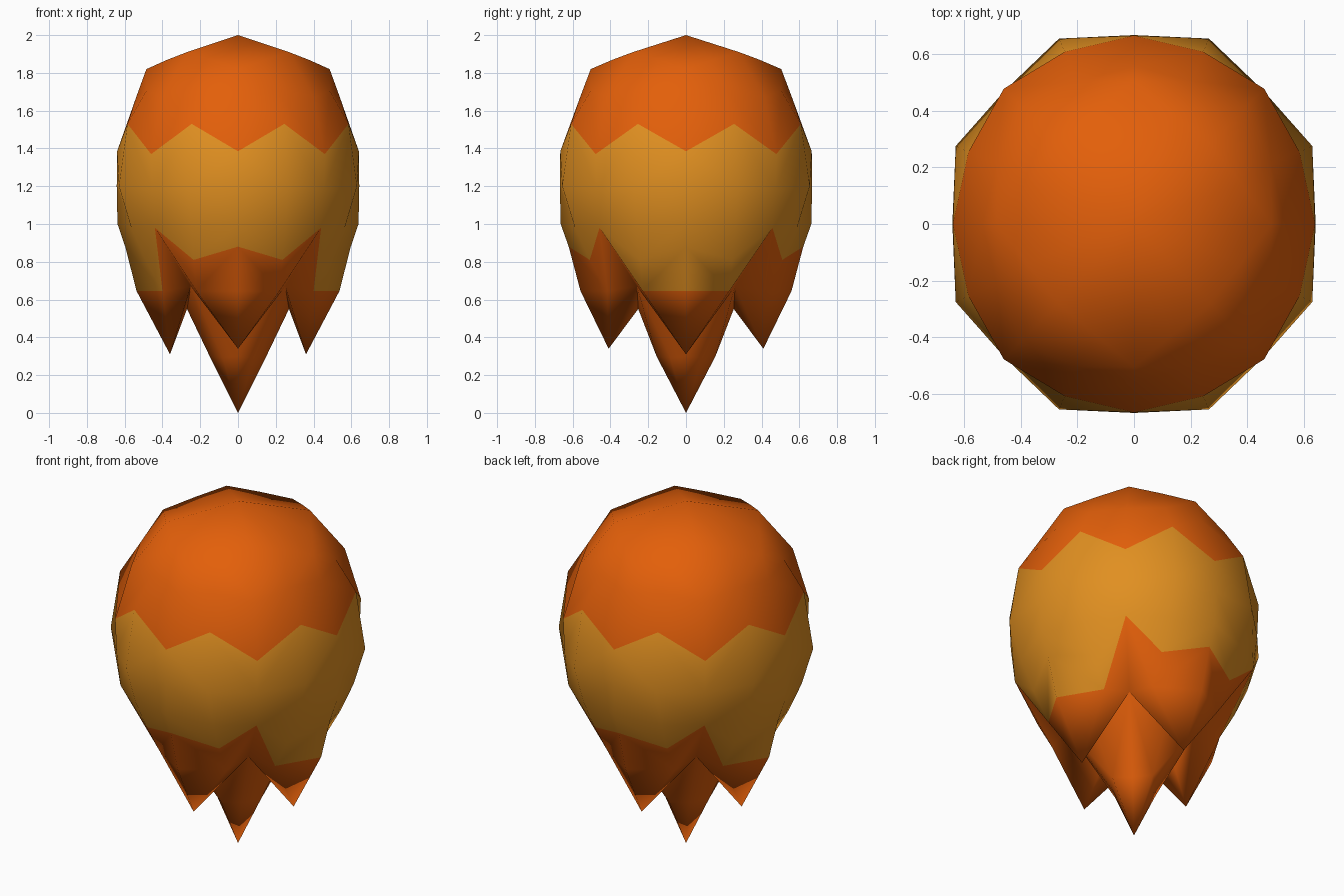
import bpy, bmesh

if "Cube" in bpy.data.objects:
    bpy.data.objects.remove(bpy.data.objects["Cube"], do_unlink=True)


def material(name, rgb):
    m = bpy.data.materials.new(name)
    m.use_nodes = True
    m.diffuse_color = (*rgb, 1)
    bsdf = m.node_tree.nodes["Principled BSDF"]
    bsdf.inputs["Base Color"].default_value = (*rgb, 1)
    bsdf.inputs["Roughness"].default_value = 0.8
    return m


ORANGE = material("burnt orange", (0.77, 0.115, 0.003))
OCHRE = material("golden ochre", (0.75, 0.277, 0.015))
DEPTH = 1.04  # the body is slightly deeper than wide

# One eighth of the shell per row, as three (along, across, z) points:
# middle of a side, quarter point, diagonal corner
ROWS = [
    [(0.485, 0, 1.82), (0.378, 0.135, 1.868), (0.27, 0.27, 1.91)],
    [(0.536, 0, 1.68), (0.485, 0.205, 1.705), (0.40, 0.40, 1.67)],
    [(0.64, 0, 1.385), (0.585, 0.245, 1.53), (0.46, 0.46, 1.37)],   # zigzag
    [(0.642, 0, 1.20), (0.63, 0.265, 1.20), (0.455, 0.455, 1.18)],
    [(0.638, 0, 1.00), (0.565, 0.25, 0.98), (0.44, 0.44, 0.98)],
    [(0.597, 0, 0.88), (0.49, 0.235, 0.81), (0.44, 0.44, 0.98)],
    [(0.537, 0, 0.645), (0.40, 0.22, 0.645), (0.44, 0.44, 0.98)],   # petal rim
]
CORNER = ROWS[4][2]
CLEFT = (0.25, 0.25, 0.67)   # where neighbouring petals meet inside
HOLLOW = (0.08, 0.08, 0.29)  # spike face between its ridges
RIDGE = (0.15, 0, 0.30)
TIP = {"x": (0.36, 0, 0.31), "y": (0.394, 0, 0.34)}
ROOT = {"x": (0.27, 0, 0.55), "y": (0.243, 0, 0.55)}


def build(name, octant_faces):
    """Repeat an octant's faces over both axes and all mirror signs."""
    bm = bmesh.new()
    for axis in "xy":
        for sa in (1, -1):
            for sb in (1, -1):
                for pts, mat in octant_faces(axis):
                    # drop repeated points so collapsed quads become triangles
                    pts = list(dict.fromkeys(pts))
                    if len(pts) < 3:
                        continue
                    vs = []
                    for a, b, z in pts:
                        x, y = (a * sa, b * sb) if axis == "x" else (b * sb, a * sa)
                        vs.append(bm.verts.new((x, y * DEPTH, z)))
                    bm.faces.new(vs).material_index = mat
    bmesh.ops.remove_doubles(bm, verts=bm.verts, dist=0.0005)
    bmesh.ops.recalc_face_normals(bm, faces=bm.faces)
    for f in bm.faces:
        f.smooth = True
    mesh = bpy.data.meshes.new(name)
    bm.to_mesh(mesh)
    bm.free()
    mesh.materials.append(ORANGE)
    mesh.materials.append(OCHRE)
    obj = bpy.data.objects.new(name, mesh)
    bpy.context.collection.objects.link(obj)


def shell_faces(axis):
    # domed cap
    faces = [(((0, 0, 2), ROWS[0][i], ROWS[0][i + 1]), 0) for i in range(2)]
    # side bands: orange dome, ochre belt, longer belt on the x sides
    for r in range(len(ROWS) - 1):
        ochre = 2 <= r <= 4 or (r == 5 and axis == "x")
        for i in range(2):
            quad = (ROWS[r][i], ROWS[r + 1][i], ROWS[r + 1][i + 1], ROWS[r][i + 1])
            faces.append((quad, int(ochre)))
    # pointed petal end, its flank and its inner side
    mid, rim = ROWS[-1][:2]
    tip = TIP[axis]
    faces += [((mid, tip, rim), 0), ((rim, tip, CLEFT), 0),
              ((rim, CLEFT, CORNER), 0), ((tip, ROOT[axis], CLEFT), 0)]
    return faces


def spike_faces(axis):
    return [((CLEFT, ROOT[axis], RIDGE), 0), ((CLEFT, RIDGE, HOLLOW), 0),
            ((HOLLOW, RIDGE, (0, 0, 0)), 0)]


build("petal_shell", shell_faces)
build("center_spike", spike_faces)
